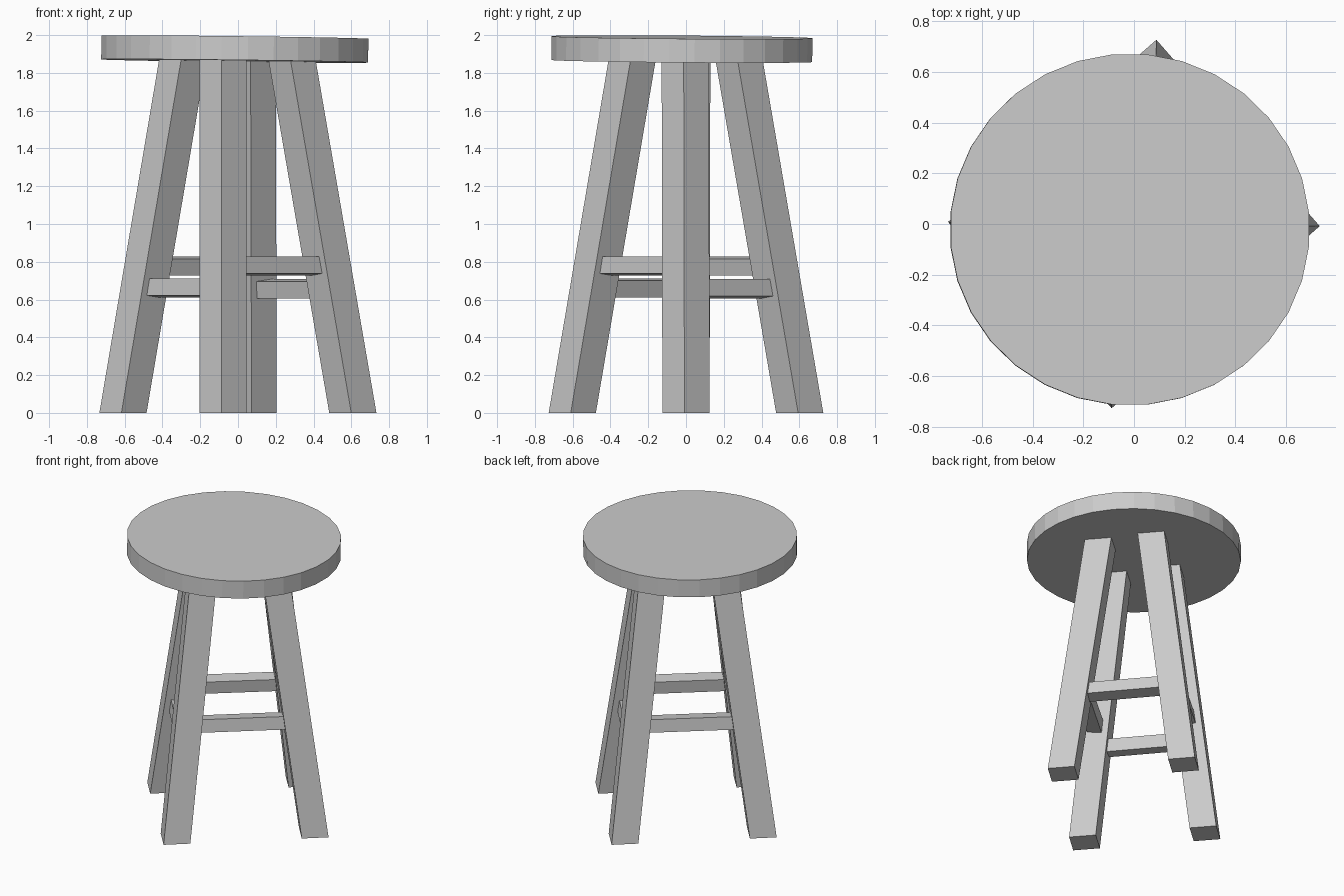
import bpy, bmesh, math
from mathutils import Vector, Matrix

if "Cube" in bpy.data.objects:
    bpy.data.objects.remove(bpy.data.objects["Cube"])

LEG_TOP = 1.875
TURN = math.radians(41.2)


def add_object(name, bm):
    bmesh.ops.recalc_face_normals(bm, faces=bm.faces)
    mesh = bpy.data.meshes.new(name)
    bm.to_mesh(mesh)
    bm.free()
    obj = bpy.data.objects.new(name, mesh)
    bpy.context.collection.objects.link(obj)
    return obj


def bar(name, a, b, u, v):
    """Four-sided bar from a to b, with cross-section half axes u and v."""
    bm = bmesh.new()
    rings = [[bm.verts.new(p + su * u + sv * v)
              for su, sv in ((-1, -1), (1, -1), (1, 1), (-1, 1))] for p in (a, b)]
    for ring in rings:
        bm.faces.new(ring)
    for i in range(4):
        j = (i + 1) % 4
        bm.faces.new((rings[0][i], rings[0][j], rings[1][j], rings[1][i]))
    return add_object(name, bm)


# Seat: slightly tilted 32-sided disc
bm = bmesh.new()
bmesh.ops.create_cone(bm, cap_ends=True, segments=32, radius1=1, radius2=1, depth=0.126,
                      matrix=Matrix.Rotation(math.pi / 32, 4, 'Z'))
bmesh.ops.scale(bm, vec=(0.71, 0.694, 1), verts=bm.verts)
tilt = Vector((0, 0, 1)).rotation_difference(Vector((0.012, 0.008, 1)))
bmesh.ops.transform(bm, matrix=Matrix.Translation((-0.017, -0.022, 1.926))
                    @ tilt.to_matrix().to_4x4(), verts=bm.verts)
add_object("seat", bm)

# Splayed legs: foot and top centres
legs = {
    "front": (Vector((-0.08, -0.602, 0)), Vector((-0.08, -0.284, LEG_TOP))),
    "right": (Vector((0.608, 0, 0)), Vector((0.285, -0.004, LEG_TOP))),
    "back": (Vector((0.08, 0.602, 0)), Vector((0.075, 0.28, LEG_TOP))),
    "left": (Vector((-0.609, 0, 0)), Vector((-0.292, 0.004, LEG_TOP))),
}
side = Vector((math.cos(TURN), math.sin(TURN), 0)) * 0.0885
for name, (foot, top) in legs.items():
    bar(name + "_leg", foot, top, side, Vector((-side.y, side.x, 0)))

# Rungs: two upper, two lower, leaning with the legs
LEAN = math.radians(7)
up = Vector((0, 0, 1))
for first, second, z in (("front", "right", 0.777), ("back", "left", 0.777),
                         ("left", "front", 0.661), ("right", "back", 0.657)):
    a, b = (legs[n][0].lerp(legs[n][1], z / LEG_TOP) for n in (first, second))
    axis = (b - a).normalized()
    out = axis.cross(up)
    if out.dot(a + b) < 0:
        out = -out
    bar(f"{first}_{second}_rung", a, b,
        (out * math.cos(LEAN) + up * math.sin(LEAN)) * 0.048,
        (up * math.cos(LEAN) - out * math.sin(LEAN)) * 0.045)
